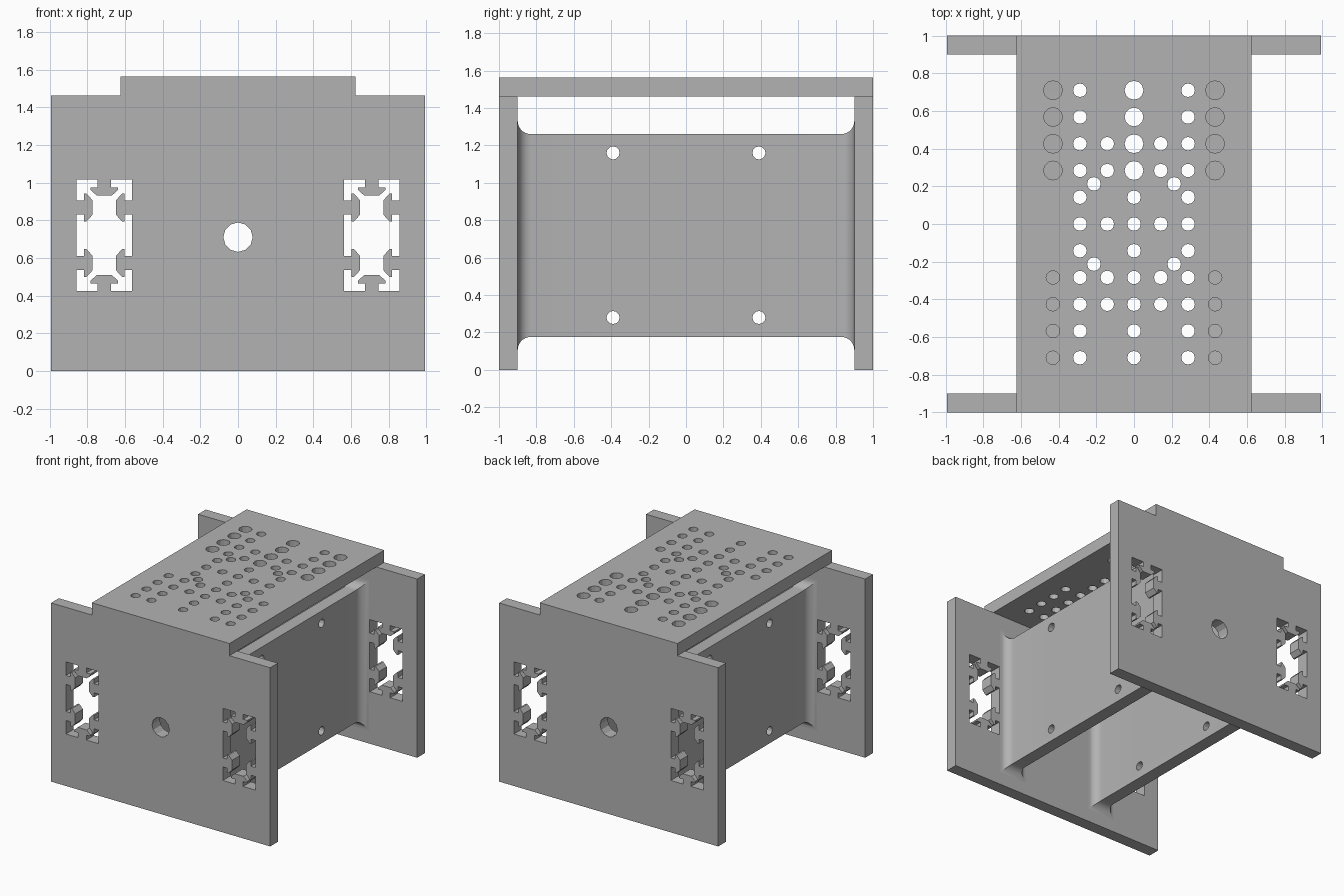
import bpy, bmesh, math
from mathutils import Vector

cube = bpy.data.objects.get("Cube")
if cube:
    bpy.data.objects.remove(cube, do_unlink=True)

grey = bpy.data.materials.new("plain_grey")
grey.use_nodes = True
GREY = (0.45, 0.45, 0.45, 1)
grey.diffuse_color = GREY
grey.node_tree.nodes["Principled BSDF"].inputs["Base Color"].default_value = GREY

PITCH = 0.142      # hole grid spacing
SMALL, BIG = 0.036, 0.05
THICK = 0.1        # plate thickness


def add_object(name, bm):
    bmesh.ops.recalc_face_normals(bm, faces=bm.faces[:])
    mesh = bpy.data.meshes.new(name)
    bm.to_mesh(mesh)
    bm.free()
    mesh.materials.append(grey)
    obj = bpy.data.objects.new(name, mesh)
    bpy.context.collection.objects.link(obj)
    return obj


def box(name, low, high):
    bm = bmesh.new()
    bmesh.ops.create_cube(bm, size=1)
    low, high = Vector(low), Vector(high)
    for v in bm.verts:
        v.co = (low + high) / 2 + v.co * (high - low)
    return add_object(name, bm)


def circle(u, v, radius, sides=12):
    turn = 2 * math.pi / sides
    return [(u + radius * math.cos(turn * i), v + radius * math.sin(turn * i))
            for i in range(sides)]


def cut(obj, outlines, axis, low, high):
    """Cut outlines straight through obj along an axis."""
    place = {"x": lambda u, v, d: (d, u, v),
             "y": lambda u, v, d: (u, d, v),
             "z": lambda u, v, d: (u, v, d)}[axis]
    bm = bmesh.new()
    for outline in outlines:
        rings = [[bm.verts.new(place(u, v, d)) for u, v in outline] for d in (low, high)]
        bm.faces.new(rings[0][::-1])
        bm.faces.new(rings[1])
        n = len(outline)
        for i in range(n):
            j = (i + 1) % n
            bm.faces.new((rings[0][i], rings[0][j], rings[1][j], rings[1][i]))
    cutter = add_object("hole_cutter", bm)
    cutter.hide_render = True
    mod = obj.modifiers.new("holes", "BOOLEAN")
    mod.operation, mod.solver, mod.object = "DIFFERENCE", "EXACT", cutter
    bpy.context.view_layer.objects.active = obj
    bpy.ops.object.modifier_apply(modifier=mod.name)
    bpy.data.objects.remove(cutter, do_unlink=True)


def rail_outline(cx, cz, cell=0.295):
    """Outline of a double T-slot rail, one cell wide and two high."""
    slot = [(-0.037, 0), (-0.037, 0.04), (-0.074, 0.04), (-0.074, 0.053),
            (-0.04, 0.084), (0.04, 0.084), (0.074, 0.053), (0.074, 0.04),
            (0.037, 0.04), (0.037, 0)]
    corner = Vector((cx - cell / 2, cz - cell))
    along = Vector((1, 0))
    points = []
    for cells in (1, 2, 1, 2):
        inward = Vector((-along.y, along.x))
        points.append(tuple(corner))
        for k in range(cells):
            middle = corner + along * cell * (k + 0.5)
            points += [tuple(middle + along * s + inward * d) for s, d in slot]
        corner = corner + along * cell * cells
        along = inward
    return points


# End plates with rail openings and a central hole
for name, side in (("front_plate", -1), ("back_plate", 1)):
    inner, outer = side * (1 - THICK), side
    low, high = min(inner, outer), max(inner, outer)
    plate = box(name, (-0.992, low, 0), (0.992, high, 1.462))
    cut(plate, [rail_outline(-0.71, 0.72), rail_outline(0.71, 0.72),
                circle(0, 0.71, 0.078)], "y", low - 0.05, high + 0.05)

# Top plate with its grid of mounting holes
top = box("top_plate", (-0.623, -1, 1.462), (0.623, 1, 1.562))
holes = []
for row in range(-5, 6):
    y = row * PITCH
    centre = BIG if row >= 2 else SMALL
    holes.append(circle(0, y, centre))
    for s in (-1, 1):
        holes.append(circle(s * 2 * PITCH * 1.01, y, SMALL))
        if row in (-3, -2, 0, 2, 3):
            holes.append(circle(s * PITCH, y, SMALL))
        if abs(row) >= 2:
            holes.append(circle(s * 3 * PITCH * 1.01, y, centre))
for s in (-1, 1):
    for t in (-1, 1):
        holes.append(circle(s * 1.5 * PITCH, t * 1.5 * PITCH, SMALL))
cut(top, holes, "z", 1.4, 1.6)


# Side webs, flaring with a fillet into each end plate
def web(name, cx, half=0.052, bottom=0.177, top_z=1.26, end=0.9, fillet=0.072, steps=7):
    half_profile = []
    for i in range(steps + 1):
        a = math.pi / 2 * i / steps
        half_profile.append((end - fillet + fillet * math.sin(a),
                             fillet - fillet * math.cos(a)))
    profile = [(-y, o) for y, o in reversed(half_profile)] + half_profile
    bm = bmesh.new()
    rings = []
    for y, o in profile:
        w = half + o
        rings.append([bm.verts.new((cx + sx * w, y, z)) for sx, z in
                      ((-1, bottom - o), (1, bottom - o), (1, top_z + o), (-1, top_z + o))])
    bm.faces.new(rings[0])
    bm.faces.new(rings[-1][::-1])
    for a, b in zip(rings, rings[1:]):
        for i in range(4):
            j = (i + 1) % 4
            bm.faces.new((a[i], a[j], b[j], b[i]))
    obj = add_object(name, bm)
    cut(obj, [circle(y, z, 0.035) for y in (-0.39, 0.39) for z in (0.28, 1.16)],
        "x", cx - 0.2, cx + 0.2)
    bpy.ops.object.select_all(action="DESELECT")
    obj.select_set(True)
    bpy.context.view_layer.objects.active = obj
    bpy.ops.object.shade_smooth_by_angle(angle=math.radians(25))


web("left_web", 0.432)
web("right_web", -0.432)
